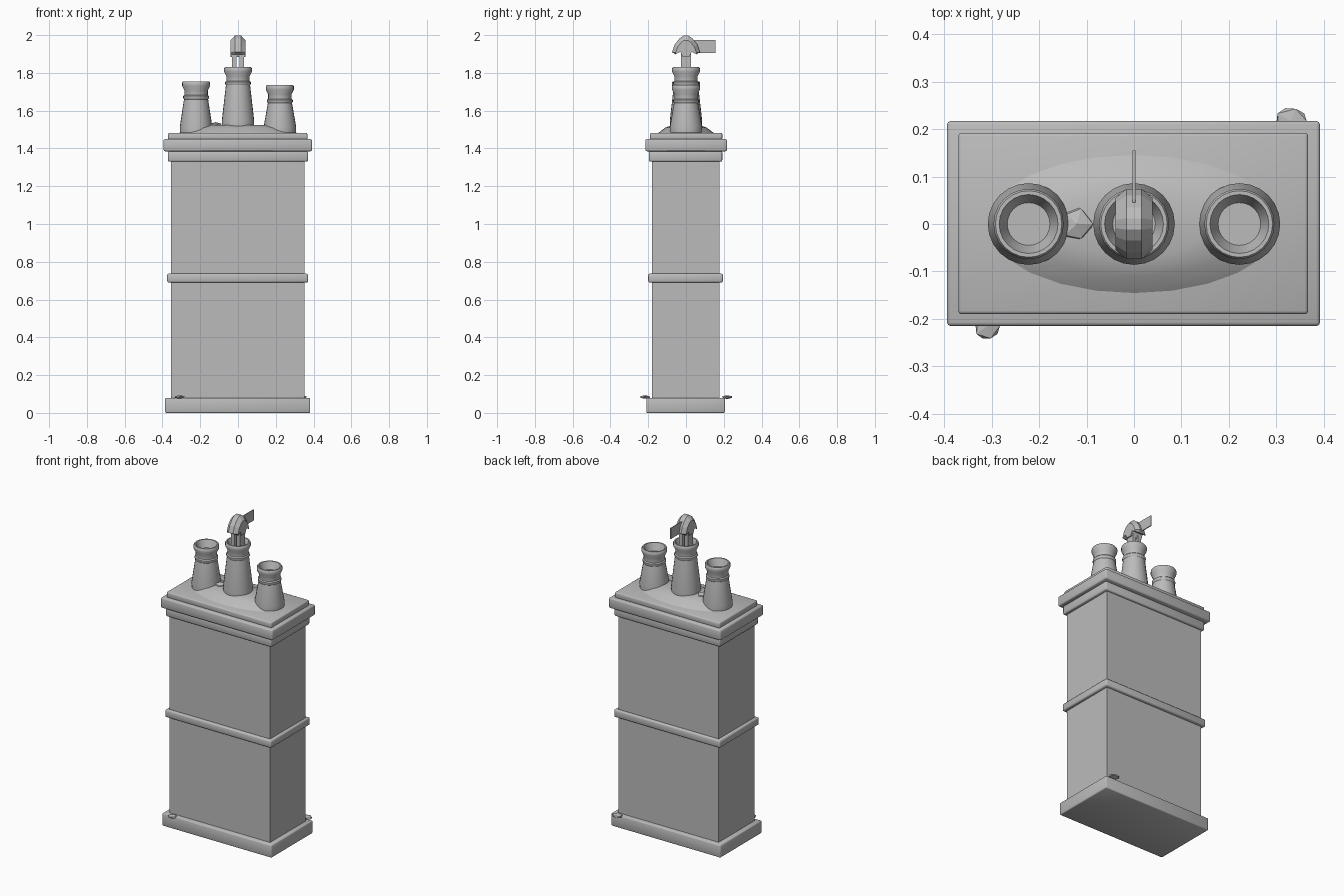
import bpy, bmesh, math, random
from mathutils import Vector

if "Cube" in bpy.data.objects:
    bpy.data.objects.remove(bpy.data.objects["Cube"])

grey = bpy.data.materials.new("stone grey")
grey.diffuse_color = (0.5, 0.5, 0.5, 1)
grey.use_nodes = True
grey.node_tree.nodes["Principled BSDF"].inputs["Base Color"].default_value = grey.diffuse_color


def finish(name, bm, angle=None):
    bmesh.ops.recalc_face_normals(bm, faces=bm.faces)
    me = bpy.data.meshes.new(name)
    bm.to_mesh(me)
    bm.free()
    me.materials.append(grey)
    ob = bpy.data.objects.new(name, me)
    bpy.context.collection.objects.link(ob)
    if angle:
        bpy.ops.object.select_all(action='DESELECT')
        ob.select_set(True)
        bpy.context.view_layer.objects.active = ob
        bpy.ops.object.shade_smooth_by_angle(angle=math.radians(angle))
    return ob


def block(name, x0, x1, y0, y1, z0, z1, bevel=0.0):
    bm = bmesh.new()
    bmesh.ops.create_cube(bm, size=1)
    for v in bm.verts:
        v.co = Vector(((x0 + x1) / 2 + v.co.x * (x1 - x0),
                       (y0 + y1) / 2 + v.co.y * (y1 - y0),
                       (z0 + z1) / 2 + v.co.z * (z1 - z0)))
    if bevel:
        bmesh.ops.bevel(bm, geom=bm.edges[:], offset=bevel, segments=2,
                        profile=0.5, affect='EDGES')
    return finish(name, bm, 50 if bevel else None)


def loft(name, rings, angle=None):
    """Skin closed rings of points and cap both ends."""
    bm = bmesh.new()
    loops = [[bm.verts.new(p) for p in r] for r in rings]
    n = len(loops[0])
    for a, b in zip(loops, loops[1:]):
        for i in range(n):
            j = (i + 1) % n
            bm.faces.new((a[i], a[j], b[j], b[i]))
    bm.faces.new(loops[0])
    bm.faces.new(loops[-1])
    return finish(name, bm, angle)


def ellipse(cx, rx, ry, z, n=24):
    return [(cx + rx * math.cos(2 * math.pi * i / n),
             ry * math.sin(2 * math.pi * i / n), z) for i in range(n)]


# Stack: base, shaft, bands and cap
block("base", -0.386, 0.382, -0.21, 0.206, 0, 0.08, 0.006)
block("shaft", -0.354, 0.352, -0.18, 0.177, 0.07, 1.34)
block("middle_band", -0.375, 0.371, -0.2, 0.196, 0.69, 0.737, 0.008)
block("lower_cornice", -0.371, 0.371, -0.197, 0.192, 1.33, 1.386, 0.008)
block("upper_cornice", -0.394, 0.392, -0.215, 0.217, 1.385, 1.45, 0.008)
block("cap_slab", -0.37, 0.367, -0.19, 0.192, 1.445, 1.483, 0.007)

# Mortar mound around the pots
loft("mortar_mound", [ellipse(0, 0.32, 0.152, 1.478), ellipse(0, 0.25, 0.11, 1.51),
                      ellipse(0, 0.15, 0.07, 1.525)], 25)

# Pots: (radius, height below the rim) with a shallow dished mouth
NECK = [(0.082, -0.235), (0.064, -0.095), (0.068, -0.088), (0.068, -0.078),
        (0.062, -0.072), (0.062, -0.048), (0.074, -0.024), (0.074, -0.006),
        (0.070, 0.0), (0.062, 0.0), (0.045, -0.045)]


def pot(name, x, top, bottom):
    profile = [(0.085, bottom - top), (0.086, bottom - top + 0.03)] + NECK[1:]
    loft(name, [ellipse(x, r, r, top + h) for r, h in profile], 35)


pot("left_pot", -0.222, 1.755, 1.485)
pot("middle_pot", 0.0, 1.83, 1.515)
pot("right_pot", 0.222, 1.735, 1.485)

# Wind cowl: two posts, arched hood, tail vane
for side, s in (("left", -1), ("right", 1)):
    xs = sorted((s * 0.008, s * 0.031))
    block(side + "_cowl_post", xs[0], xs[1], -0.026, 0.026, 1.78, 1.93)

outer = [(-0.074, 1.91), (-0.06, 1.95), (-0.035, 1.982), (-0.012, 1.998), (0.012, 1.998),
         (0.035, 1.982), (0.06, 1.95), (0.074, 1.91)]
inner = [(0.055, 1.898), (0.03, 1.912), (0.018, 1.885), (-0.018, 1.885),
         (-0.03, 1.912), (-0.055, 1.898)]


def hood_ring(x, k):
    return [(x, y * k, 1.9 + (z - 1.9) * k) for y, z in outer] + [(x, y, z) for y, z in inner]


loft("cowl_hood", [hood_ring(-0.039, 0.74), hood_ring(-0.016, 1.0),
                   hood_ring(0.016, 1.0), hood_ring(0.039, 0.74)])
block("cowl_vane", -0.003, 0.003, 0.045, 0.155, 1.905, 1.973)


# Loose stone chips
def chip(name, loc, size, seed):
    rng = random.Random(seed)
    bm = bmesh.new()
    bmesh.ops.create_icosphere(bm, subdivisions=1, radius=1)
    for v in bm.verts:
        k = rng.uniform(0.85, 1.1)
        v.co = Vector([loc[i] + v.co[i] * size[i] * k for i in range(3)])
    finish(name, bm)


chip("front_chip", (-0.31, -0.215, 0.084), (0.029, 0.03, 0.010), 1)
chip("back_chip", (0.33, 0.217, 0.084), (0.038, 0.03, 0.010), 2)
chip("top_chip", (-0.12, 0.0, 1.522), (0.034, 0.042, 0.018), 3)
